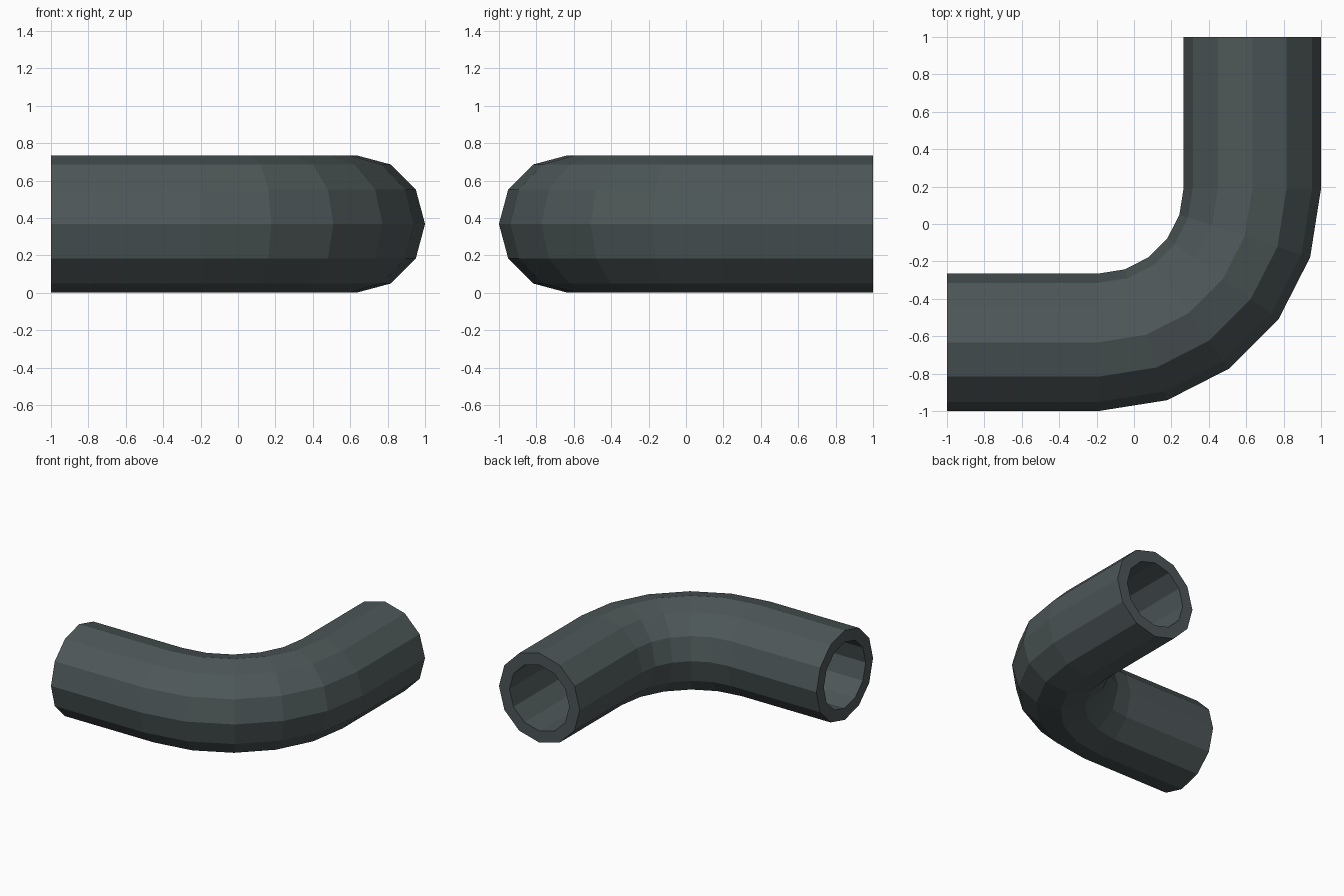
import bpy, bmesh
from math import sin, cos, pi, radians

if "Cube" in bpy.data.objects:
    bpy.data.objects.remove(bpy.data.objects["Cube"])

SIDES = 12
R_OUT, R_IN = 0.3675, 0.272
BEND_C = (-0.19, 0.19)
BEND_R = 1.19 - R_OUT
STEPS = 5

# Path stations: (x, y, outward direction x, y)
stations = [(-1, BEND_C[1] - BEND_R, 0, -1)]
for i in range(STEPS + 1):
    a = radians(-90 + 90 * i / STEPS)
    stations.append((BEND_C[0] + BEND_R * cos(a), BEND_C[1] + BEND_R * sin(a), cos(a), sin(a)))
stations.append((BEND_C[0] + BEND_R, 1, 1, 0))

bm = bmesh.new()


def ring(station, r):
    x, y, ox, oy = station
    out = []
    for k in range(SIDES):
        t = 2 * pi * k / SIDES
        out.append(bm.verts.new((x + ox * r * cos(t), y + oy * r * cos(t), R_OUT + r * sin(t))))
    return out


def bridge(a, b):
    for k in range(SIDES):
        n = (k + 1) % SIDES
        bm.faces.new((a[k], a[n], b[n], b[k]))


# Outer wall, bore and the two annular ends form one closed loop of rings
rings = [ring(s, R_OUT) for s in stations] + [ring(s, R_IN) for s in reversed(stations)]
for i in range(len(rings)):
    bridge(rings[i], rings[(i + 1) % len(rings)])
bmesh.ops.recalc_face_normals(bm, faces=bm.faces)

mesh = bpy.data.meshes.new("pipe_elbow")
bm.to_mesh(mesh)
bm.free()
pipe = bpy.data.objects.new("pipe_elbow", mesh)
bpy.context.collection.objects.link(pipe)

# Dark slate colour
mat = bpy.data.materials.new("dark_slate")
mat.diffuse_color = (0.075, 0.095, 0.097, 1)
mat.use_nodes = True
mat.node_tree.nodes["Principled BSDF"].inputs["Base Color"].default_value = mat.diffuse_color
mesh.materials.append(mat)
